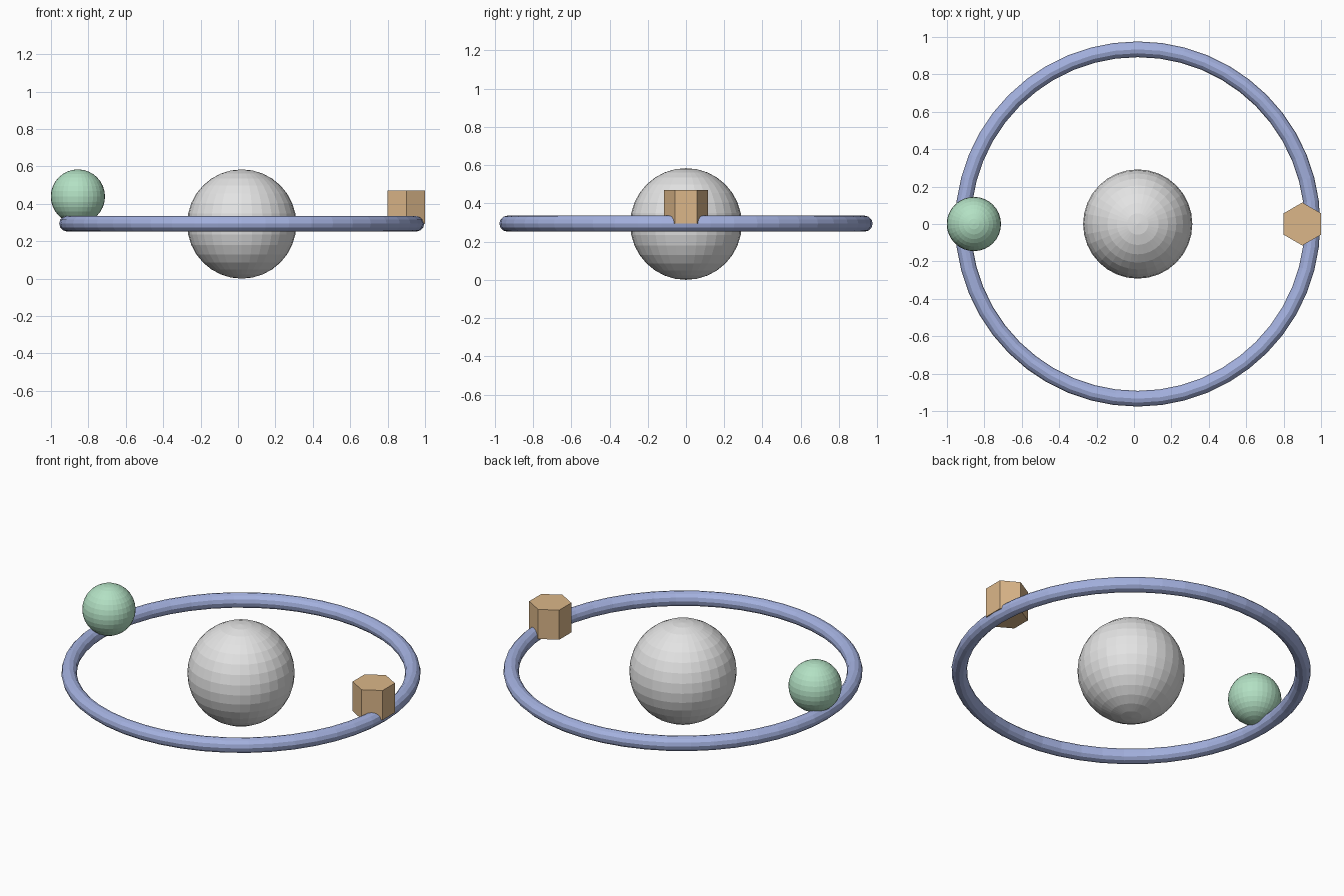
import bpy, math

if "Cube" in bpy.data.objects:
    bpy.data.objects.remove(bpy.data.objects["Cube"])

def finish(name, colour):
    ob = bpy.context.object
    ob.name = name
    mat = bpy.data.materials.new(name + " colour")
    mat.diffuse_color = (*colour, 1)
    mat.use_nodes = True
    mat.node_tree.nodes["Principled BSDF"].inputs["Base Color"].default_value = mat.diffuse_color
    ob.data.materials.append(mat)
    return ob

def ball(name, loc, radius, colour):
    bpy.ops.mesh.primitive_uv_sphere_add(segments=32, ring_count=16, radius=radius, location=loc)
    return finish(name, colour)

MID = 0.292  # height of the ring plane

# central and orbiting spheres
ball("central_sphere", (0.02, 0, MID), 0.292, (0.77, 0.77, 0.77))
ball("small_sphere", (-0.856, 0, 0.439), 0.145, (0.45, 0.75, 0.55))

# thin ring around the centre
bpy.ops.mesh.primitive_torus_add(major_segments=48, minor_segments=12, major_radius=0.934,
                                 minor_radius=0.042, location=(0.02, 0, MID + 0.002))
finish("ring", (0.37, 0.44, 0.74))

# hexagonal block sitting on the ring, corners pointing along y
bpy.ops.mesh.primitive_cylinder_add(vertices=6, radius=0.115, depth=0.177,
                                    location=(0.9, 0, 0.382))
finish("hexagonal_block", (0.71, 0.47, 0.25))
